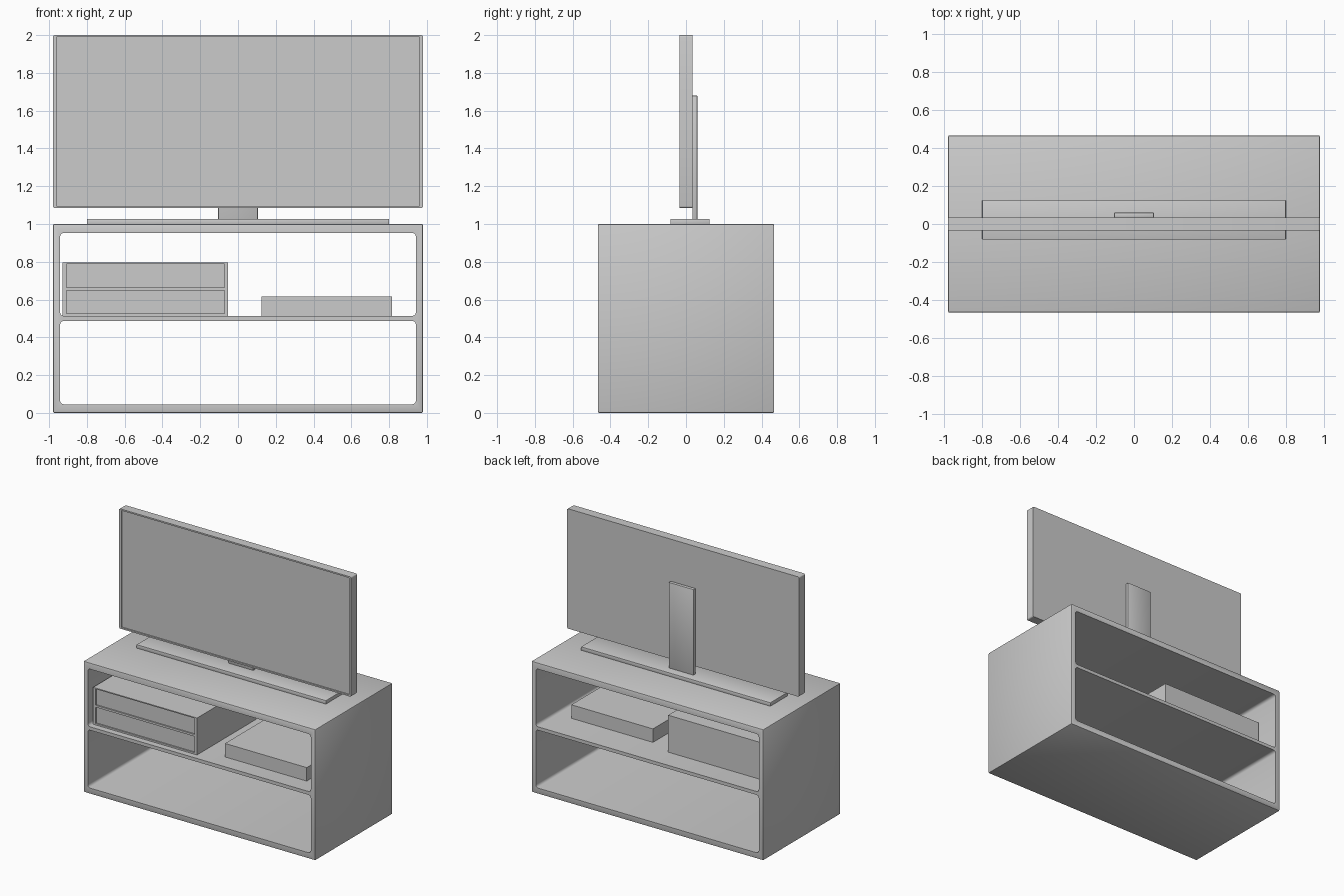
import bpy, bmesh, math

if "Cube" in bpy.data.objects:
    bpy.data.objects.remove(bpy.data.objects["Cube"])


def box(name, x, y, z, bevel=0.0, segs=2, only_y=False):
    """Box from (min, max) ranges, optionally with rounded edges."""
    bm = bmesh.new()
    bmesh.ops.create_cube(bm, size=1)
    for v in bm.verts:
        v.co = [(r[0] + r[1]) / 2 + c * (r[1] - r[0]) for r, c in zip((x, y, z), v.co)]
    if bevel:
        edges = [e for e in bm.edges
                 if not only_y or abs(e.verts[0].co.y - e.verts[1].co.y) > 1e-5]
        bmesh.ops.bevel(bm, geom=edges, offset=bevel, segments=segs,
                        profile=0.5, affect='EDGES')
    mesh = bpy.data.meshes.new(name)
    bm.to_mesh(mesh)
    bm.free()
    ob = bpy.data.objects.new(name, mesh)
    bpy.context.collection.objects.link(ob)
    return ob


def cut(ob, cutters):
    """Subtract the cutters, bake the result and remove them."""
    for c in cutters:
        m = ob.modifiers.new("cut", 'BOOLEAN')
        m.operation = 'DIFFERENCE'
        m.solver = 'EXACT'
        m.object = c
    dg = bpy.context.evaluated_depsgraph_get()
    mesh = bpy.data.meshes.new_from_object(ob.evaluated_get(dg))
    ob.modifiers.clear()
    ob.data = mesh
    for c in cutters:
        bpy.data.objects.remove(c)


# Open cabinet: rounded block with two through openings leaving a shelf
cabinet = box("cabinet", (-0.98, 0.98), (-0.467, 0.467), (0, 1), 0.008)
cut(cabinet, [box("opening", (-0.942, 0.942), (-0.6, 0.6), z, 0.02, 3, True)
              for z in ((0.045, 0.487), (0.513, 0.953))])

# Two-drawer unit on the shelf, with shallow recessed fronts
drawer_unit = box("drawer_unit", (-0.93, -0.052), (-0.42, 0.29), (0.513, 0.795))
cut(drawer_unit, [box("recess", (-0.908, -0.072), (-0.5, -0.41), z)
                  for z in ((0.525, 0.648), (0.664, 0.787))])

# Flat media player beside it
box("media_player", (0.125, 0.815), (-0.335, 0.22), (0.513, 0.616))

# Television panel with a recessed screen
panel = box("television", (-0.98, 0.98), (-0.035, 0.035), (1.085, 2.0), 0.01, 3, True)
cut(panel, [box("screen_recess", (-0.961, 0.961), (-0.1, -0.025), (1.096, 1.989))])

# Stand: long base plate and upright behind the panel
box("stand_base", (-0.8, 0.8), (-0.082, 0.125), (0.998, 1.027), 0.003)
box("stand_neck", (-0.105, 0.105), (0.034, 0.06), (1.02, 1.68), 0.004)

# Smooth rounded corners, keep hard edges
bpy.ops.object.select_all(action='SELECT')
bpy.context.view_layer.objects.active = cabinet
bpy.ops.object.shade_smooth_by_angle(angle=math.radians(40))
